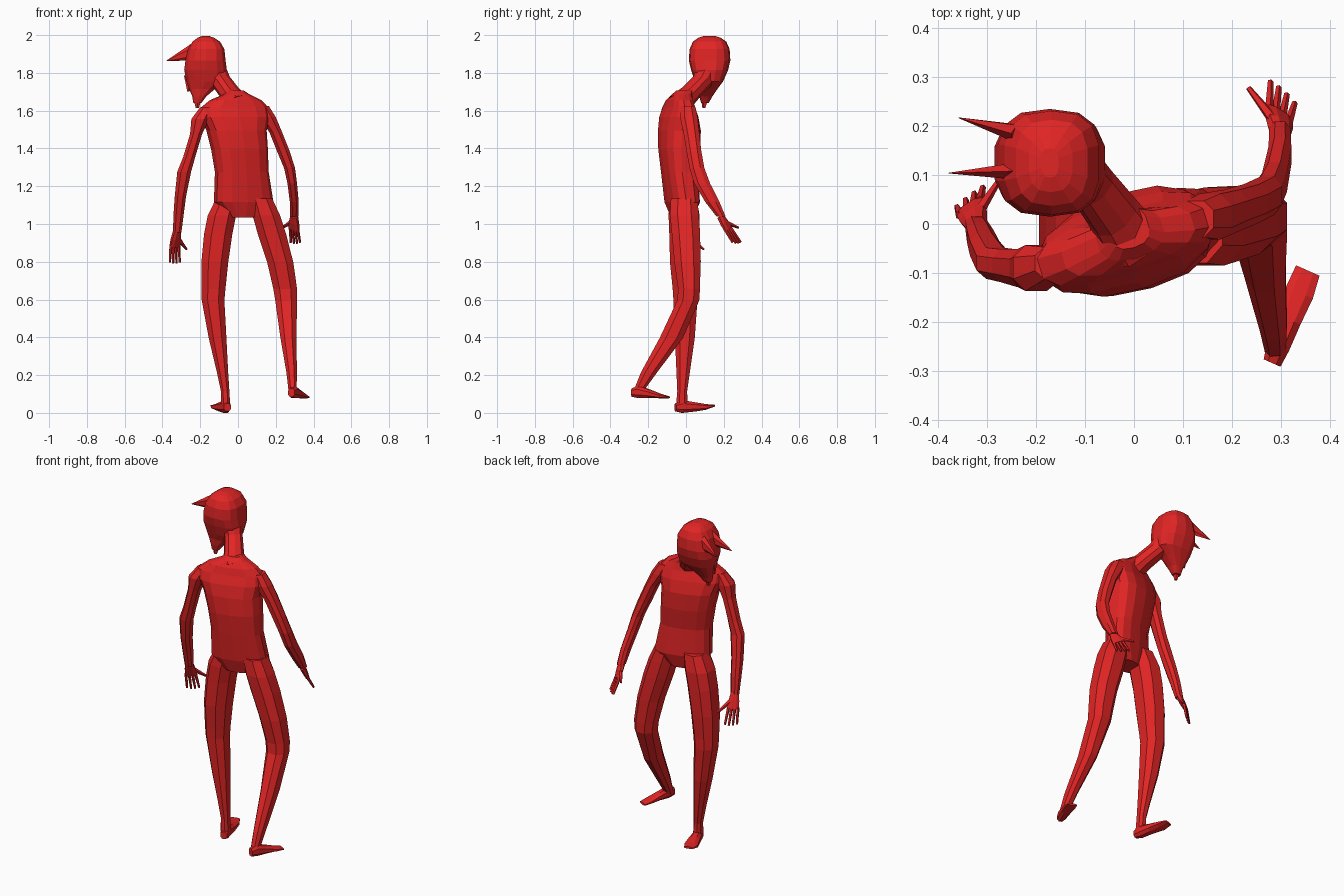
import bpy, bmesh, math
from mathutils import Vector as V

red = bpy.data.materials.new("red")
red.diffuse_color = (0.75, 0.018, 0.018, 1)


def tube(name, rings, axis=(0, 0, 1), side=(1, 0, 0), n=8, power=0.85):
    """Loft through rings (x, y, z, half width along side, half depth)."""
    axis = V(axis).normalized()
    depth = axis.cross(V(side)).normalized()
    side = depth.cross(axis)
    bm = bmesh.new()
    loops = []
    for x, y, z, a, b in rings:
        loop = []
        for i in range(n):
            t = 2 * math.pi * (i + 0.5) / n
            c, s = math.cos(t), math.sin(t)
            c = math.copysign(abs(c) ** power, c)
            s = math.copysign(abs(s) ** power, s)
            loop.append(bm.verts.new(V((x, y, z)) + side * a * c + depth * b * s))
        loops.append(loop)
    for p, q in zip(loops, loops[1:]):
        for i in range(n):
            j = (i + 1) % n
            bm.faces.new((p[i], p[j], q[j], q[i]))
    bm.faces.new(loops[0])
    bm.faces.new(loops[-1])
    bmesh.ops.recalc_face_normals(bm, faces=bm.faces)
    me = bpy.data.meshes.new(name)
    bm.to_mesh(me)
    bm.free()
    me.materials.append(red)
    ob = bpy.data.objects.new(name, me)
    bpy.context.collection.objects.link(ob)
    return ob


def spike(name, base, tip, a, b, side, end=0.05, n=5):
    """Tapered piece between two points."""
    base, tip = V(base), V(tip)
    tube(name, [(*base, a, b), (*tip, a * end, b * end)], tip - base, side, n, 1)


def hand(name, wrist, knuckle, reach, side, thumb):
    """Flat palm, four fingers and a thumb."""
    wrist, knuckle, reach, side = V(wrist), V(knuckle), V(reach), V(side).normalized()
    mid = wrist.lerp(knuckle, 0.5)
    tube(name + "_palm", [(*wrist, .022, .018), (*mid, .031, .016), (*knuckle, .034, .011)],
         knuckle - wrist, side, 8)
    for i in range(4):
        k = i - 1.5
        base = knuckle + side * k * .017 - reach * .1
        tip = knuckle + side * k * .022 + reach * (1.0 - .06 * abs(k))
        spike(name + "_finger", base, tip, .0095, .0095, side, .65)
    spike(name + "_thumb", wrist.lerp(knuckle, .35), thumb, .016, .013, reach, .4)


# torso, turned slightly so the chest faces +y and -x
tube("torso", [
    (.025, -.02, 1.04, .075, .055), (.030, -.02, 1.12, .160, .078),
    (.020, -.035, 1.28, .143, .085), (.008, -.035, 1.40, .150, .100),
    (-.008, -.035, 1.50, .160, .100), (-.015, -.038, 1.57, .185, .085),
    (-.018, -.038, 1.62, .185, .065), (-.012, -.035, 1.66, .140, .055),
    (-.008, -.022, 1.69, .070, .048), (-.012, -.008, 1.71, .042, .042)],
    side=(.955, .29, 0), n=14, power=.75)

# neck
tube("neck", [(-.01, -.03, 1.65, .065, .06), (-.045, .025, 1.70, .055, .05),
              (-.09, .085, 1.76, .05, .05), (-.13, .12, 1.83, .06, .06)],
     axis=(-.4, .4, .8), side=(.7, .7, 0), n=10)

# head looking towards -x, tilted down
tube("head", [
    (-.215, .100, 1.645, .022, .020), (-.205, .105, 1.68, .038, .035),
    (-.190, .115, 1.72, .070, .052), (-.170, .122, 1.76, .104, .075),
    (-.172, .125, 1.82, .115, .098), (-.172, .125, 1.87, .108, .110),
    (-.168, .125, 1.93, .098, .106), (-.168, .125, 1.97, .074, .088),
    (-.170, .125, 1.99, .045, .060), (-.172, .125, 2.00, .018, .030)],
    n=14, power=.72)
spike("nose", (-.265, .115, 1.79), (-.262, .108, 1.705), .016, .022, (0, 1, 0), .3)
spike("goatee", (-.215, .102, 1.68), (-.215, .095, 1.618), .024, .026, (0, 1, 0), .35)

# brow horns
for y0, y1 in ((.185, .217), (.108, .104)):
    spike("horn", (-.235, y0, 1.915), (-.378 if y0 < .15 else -.358, y1, 1.868),
          .020, .045, (0, 1, 0), .04, 6)

# arms
tube("left_arm", [
    (-.165, -.080, 1.62, .040, .035), (-.200, -.090, 1.56, .050, .050),
    (-.222, -.090, 1.48, .034, .042), (-.258, -.085, 1.36, .034, .036),
    (-.285, -.080, 1.28, .039, .034), (-.305, -.050, 1.15, .032, .034),
    (-.314, -.025, 1.06, .029, .029), (-.322, -.002, .96, .024, .020)])
tube("right_arm", [
    (.125, .010, 1.63, .040, .040), (.155, .015, 1.57, .048, .050),
    (.200, .028, 1.49, .036, .045), (.240, .042, 1.39, .036, .042),
    (.273, .058, 1.30, .031, .042), (.287, .085, 1.22, .027, .045),
    (.298, .140, 1.12, .025, .040), (.298, .185, 1.045, .023, .026)])
hand("left_hand", (-.322, -.002, .97), (-.335, .035, .885), (0, .022, -.092),
     (.8, .6, 0), (-.272, .095, .87))
hand("right_hand", (.298, .182, 1.045), (.296, .225, .975), (.008, .048, -.075),
     (.75, -.66, 0), (.234, .278, .985))

# legs
tube("left_leg", [
    (-.055, -.015, 1.14, .065, .075), (-.085, -.010, 1.05, .080, .088),
    (-.105, -.008, .95, .080, .086), (-.123, -.008, .80, .076, .082),
    (-.130, -.005, .66, .068, .070), (-.132, -.003, .60, .064, .068),
    (-.108, -.006, .40, .050, .056), (-.082, -.015, .22, .032, .038),
    (-.068, -.020, .12, .024, .028), (-.066, -.022, .05, .026, .032)])
tube("right_leg", [
    (.120, -.010, 1.14, .065, .075), (.150, -.008, 1.05, .078, .082),
    (.180, .000, .95, .080, .080), (.224, .008, .80, .074, .074),
    (.250, .016, .66, .067, .062), (.255, .012, .60, .062, .062),
    (.267, -.078, .40, .045, .066), (.284, -.195, .22, .030, .046),
    (.288, -.240, .14, .024, .032), (.290, -.252, .11, .024, .026)])

# feet, from heel to toe
tube("left_foot", [
    (-.056, -.056, .034, .020, .022), (-.065, -.020, .038, .027, .036),
    (-.085, .045, .036, .034, .026), (-.105, .100, .036, .040, .016),
    (-.120, .146, .042, .028, .006)], (-.3, 1, 0), (1, .3, 0))
tube("right_foot", [
    (.282, -.284, .112, .020, .024), (.294, -.250, .115, .026, .034),
    (.316, -.195, .106, .028, .024), (.338, -.140, .094, .032, .013),
    (.355, -.095, .087, .028, .006)], (.4, .9, 0), (.9, -.4, 0))

# rest the model exactly on the ground
low = min(v.co.z for o in bpy.data.objects for v in o.data.vertices)
for o in bpy.data.objects:
    o.location.z -= low
